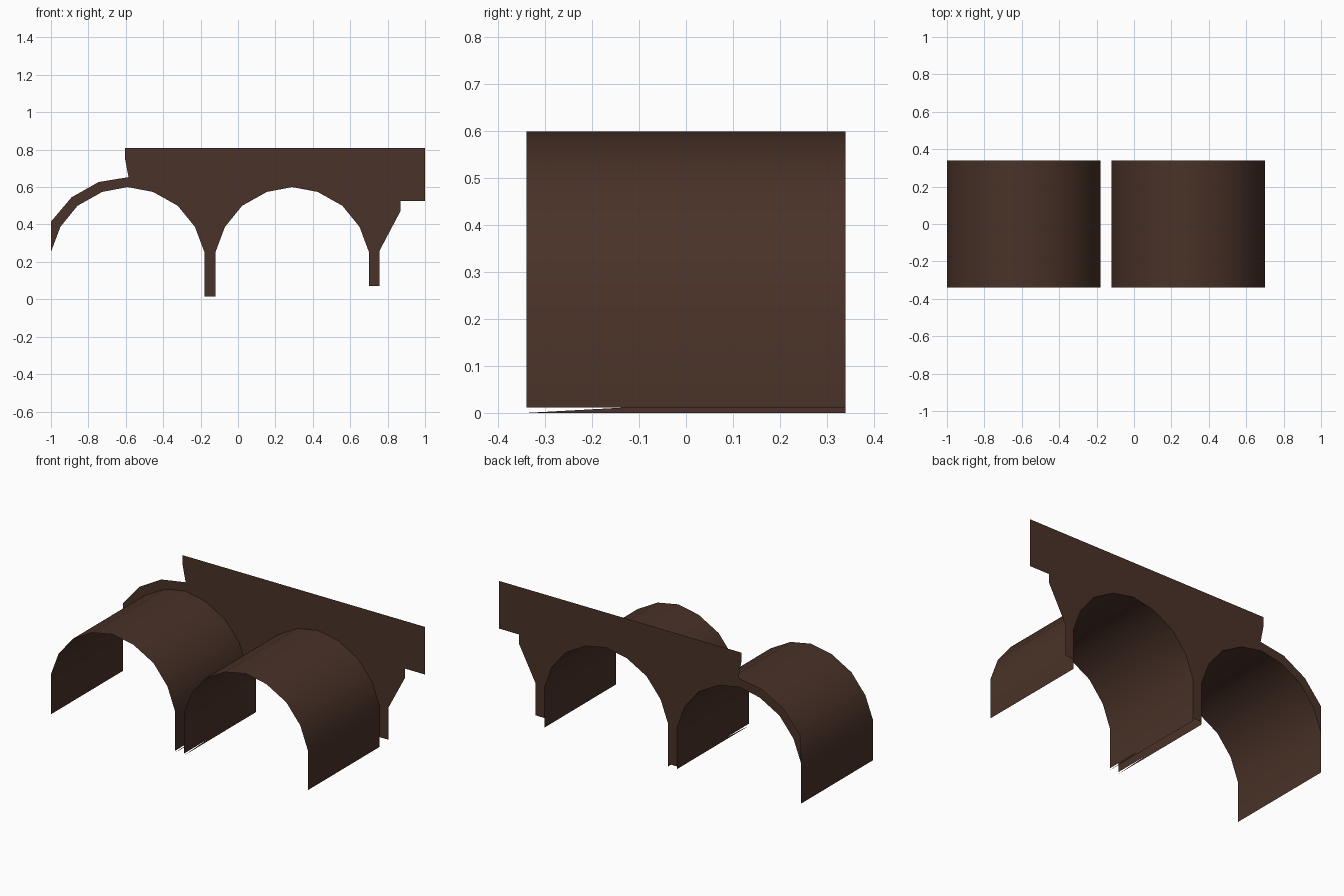
import bpy, bmesh

if "Cube" in bpy.data.objects:
    bpy.data.objects.remove(bpy.data.objects["Cube"])

brown = bpy.data.materials.new("dark brown stone")
brown.diffuse_color = (0.067, 0.032, 0.021, 1)
brown.use_nodes = True
brown.node_tree.nodes["Principled BSDF"].inputs["Base Color"].default_value = brown.diffuse_color

HALF_DEPTH = 0.34
BASE = 0.012
HALF_ARCH = [(0.41, 0.253), (0.36, 0.387), (0.268, 0.5), (0.136, 0.574)]


def arch(cx):
    """Arch points from left springing to right springing."""
    left = [(cx - x, z) for x, z in HALF_ARCH]
    right = [(cx + x, z) for x, z in reversed(HALF_ARCH)]
    return left + [(cx, 0.6)] + right


def make_object(name, faces, smooth=False):
    bm = bmesh.new()
    for pts in faces:
        bm.faces.new([bm.verts.new(p) for p in pts])
    bmesh.ops.remove_doubles(bm, verts=bm.verts, dist=1e-5)
    me = bpy.data.meshes.new(name)
    bm.to_mesh(me)
    bm.free()
    me.materials.append(brown)
    ob = bpy.data.objects.new(name, me)
    bpy.context.collection.objects.link(ob)
    for p in me.polygons:
        p.use_smooth = smooth
    return ob


# Two open barrel vaults with straight side walls
for name, cx in (("left_vault", -0.59), ("right_vault", 0.29)):
    prof = [(cx - 0.41, BASE)] + arch(cx) + [(cx + 0.41, BASE)]
    faces = []
    for (x0, z0), (x1, z1) in zip(prof, prof[1:]):
        faces.append([(x0, -HALF_DEPTH, z0), (x1, -HALF_DEPTH, z1),
                      (x1, HALF_DEPTH, z1), (x0, HALF_DEPTH, z0)])
    make_object(name, faces, smooth=True)

# Thin slanted footings below the two middle walls
for name, x in (("left_footing", -0.18), ("right_footing", -0.12)):
    make_object(name, [[(x, -HALF_DEPTH, 0), (x, HALF_DEPTH, 0),
                        (x, HALF_DEPTH, BASE), (x, -0.12, BASE)]])

# Flat rear facade with both arch openings and a broken left edge
outline = [(-0.605, 0.81), (-0.605, 0.755), (-0.585, 0.653), (-0.745, 0.627),
           (-0.89, 0.545), (-1.0, 0.415)]
outline += arch(-0.59)
outline += [(-0.18, 0.015), (-0.12, 0.015)]
outline += arch(0.29)
outline += [(0.70, 0.07), (0.757, 0.07), (0.757, 0.26), (0.868, 0.47),
            (0.868, 0.525), (1.0, 0.525), (1.0, 0.81)]
make_object("rear_facade", [[(x, HALF_DEPTH, z) for x, z in outline]])
